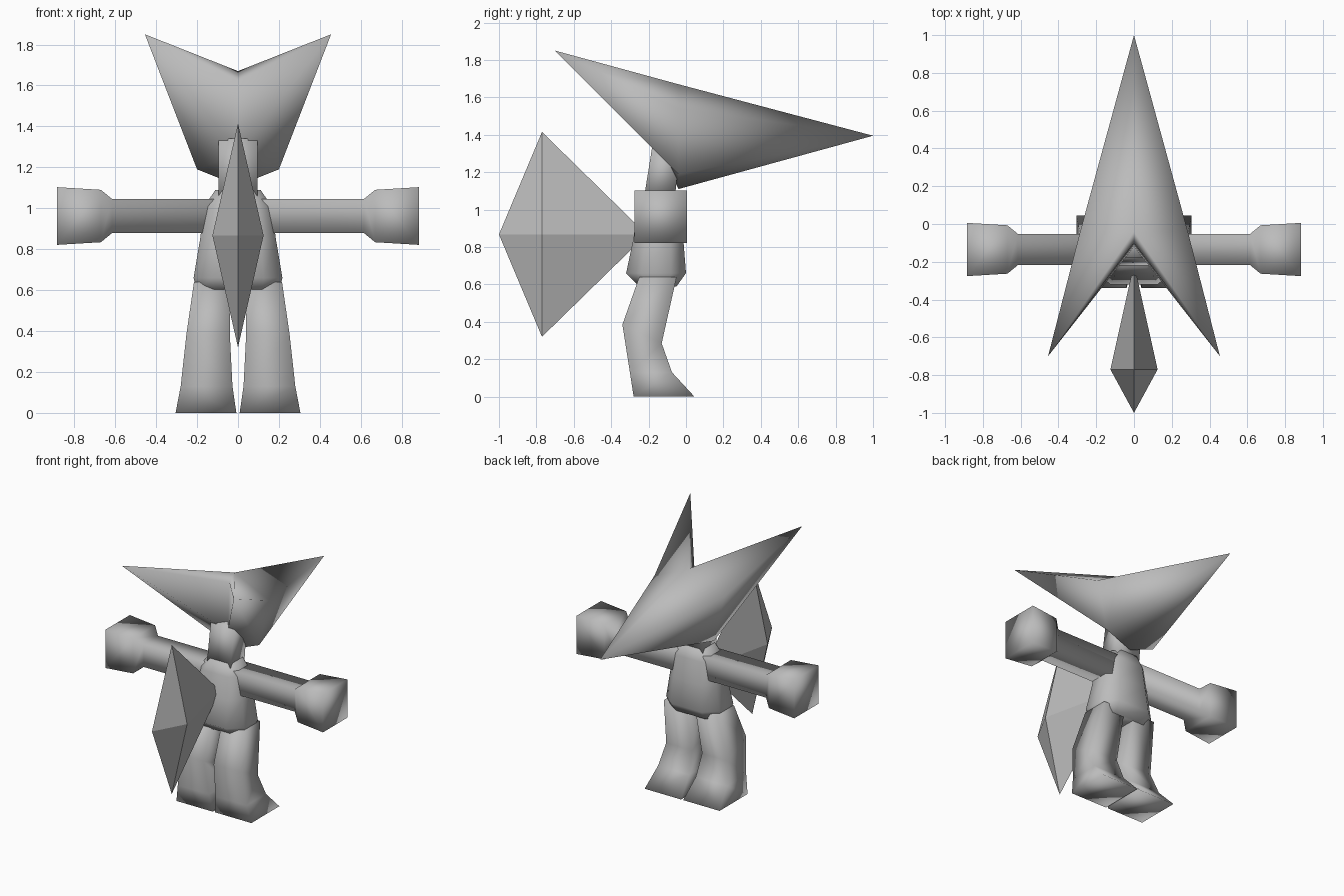
import bpy, bmesh

if "Cube" in bpy.data.objects:
    bpy.data.objects.remove(bpy.data.objects["Cube"])

grey = bpy.data.materials.new("plain grey")
grey.diffuse_color = (0.5, 0.5, 0.5, 1)
grey.use_nodes = True
grey.node_tree.nodes["Principled BSDF"].inputs["Base Color"].default_value = grey.diffuse_color


def make(name, verts, faces, smooth=True):
    bm = bmesh.new()
    vs = [bm.verts.new(v) for v in verts]
    for f in faces:
        bm.faces.new([vs[i] for i in f])
    bmesh.ops.recalc_face_normals(bm, faces=bm.faces[:])
    for f in bm.faces:
        f.smooth = smooth
    me = bpy.data.meshes.new(name)
    bm.to_mesh(me)
    bm.free()
    me.materials.append(grey)
    ob = bpy.data.objects.new(name, me)
    bpy.context.collection.objects.link(ob)
    return ob


def loft(name, rings):
    """Skin a stack of equal-sized rings and cap both ends."""
    n = len(rings[0])
    faces = [list(range(n)), [(len(rings) - 1) * n + i for i in range(n)]]
    for r in range(len(rings) - 1):
        for i in range(n):
            j = (i + 1) % n
            faces.append([r * n + i, r * n + j, r * n + n + j, r * n + n + i])
    return make(name, [p for ring in rings for p in ring], faces)


def box_ring(x0, x1, y0, y1, z0, z1=None):
    """Horizontal rectangle, z0 at y0 and z1 at y1."""
    z1 = z0 if z1 is None else z1
    return [(x0, y0, z0), (x1, y0, z0), (x1, y1, z1), (x0, y1, z1)]


def torso_ring(w, y0, y1, z):
    """Horizontal rectangle with cut corners."""
    a, c = w * 0.58, (y1 - y0) * 0.25
    return [(-a, y0, z), (a, y0, z), (w, y0 + c, z), (w, y1 - c, z),
            (a, y1, z), (-a, y1, z), (-w, y1 - c, z), (-w, y0 + c, z)]


def side_ring(x, half):
    """Upright square across the arm."""
    y, z = -0.135, 0.962
    return [(x, y - half, z - half), (x, y + half, z - half),
            (x, y + half, z + half), (x, y - half, z + half)]


# Arms with block hands, and bent legs with pointed feet
for side, s in (("right", 1), ("left", -1)):
    loft(side + "_arm", [side_ring(s * x, h) for x, h in
                         ((0.10, 0.083), (0.615, 0.083), (0.67, 0.128), (0.885, 0.141))])
    loft(side + "_leg", [box_ring(s * a, s * b, y0, y1, z0, z1) for a, b, y0, y1, z0, z1 in
                         ((0.008, 0.305, -0.28, 0.045, 0, 0),
                          (0.027, 0.280, -0.30, -0.075, 0.13, 0.13),
                          (0.040, 0.252, -0.34, -0.13, 0.385, 0.285),
                          (0.040, 0.215, -0.25, -0.05, 0.64, 0.64))])

# Torso
loft("torso", [torso_ring(*r) for r in
               ((0.20, -0.25, -0.05, 0.59), (0.217, -0.32, 0.0, 0.66),
                (0.185, -0.28, -0.015, 0.85), (0.165, -0.26, -0.03, 1.01),
                (0.11, -0.23, -0.05, 1.09))])

# Neck
loft("neck", [box_ring(-0.095, 0.095, -0.225, -0.06, 1.06),
              box_ring(-0.095, 0.095, -0.18, -0.03, 1.34)])

# Head: six-sided cone with a notch splitting it into two horns
head_points = [(0, 1.0, 1.395), (0, -0.04, 1.67), (0, -0.04, 1.11),
               (0, -0.10, 1.62), (0, -0.12, 1.27)]
for s in (1, -1):
    head_points += [(s * 0.285, -0.04, 1.54), (s * 0.2, -0.04, 1.19),
                    (s * 0.455, -0.70, 1.85)]
head_faces = []
for u in (5, 8):
    low, tip = u + 1, u + 2
    head_faces += [(0, 1, u), (0, u, low), (0, low, 2),
                   (1, tip, u), (u, tip, low), (1, 3, tip),
                   (3, 4, tip), (4, low, tip), (4, 2, low)]
make("horned_head", head_points, head_faces)

# Tail fin: flattened diamond
fin_points = [(0, -0.77, 1.415), (0, -0.77, 0.32),
              (0, -1.0, 0.867), (0.125, -0.77, 0.867),
              (0, -0.21, 0.867), (-0.125, -0.77, 0.867)]
make("tail_fin", fin_points,
     [(p, 2 + i, 2 + (i + 1) % 4) for p in (0, 1) for i in range(4)], smooth=False)
